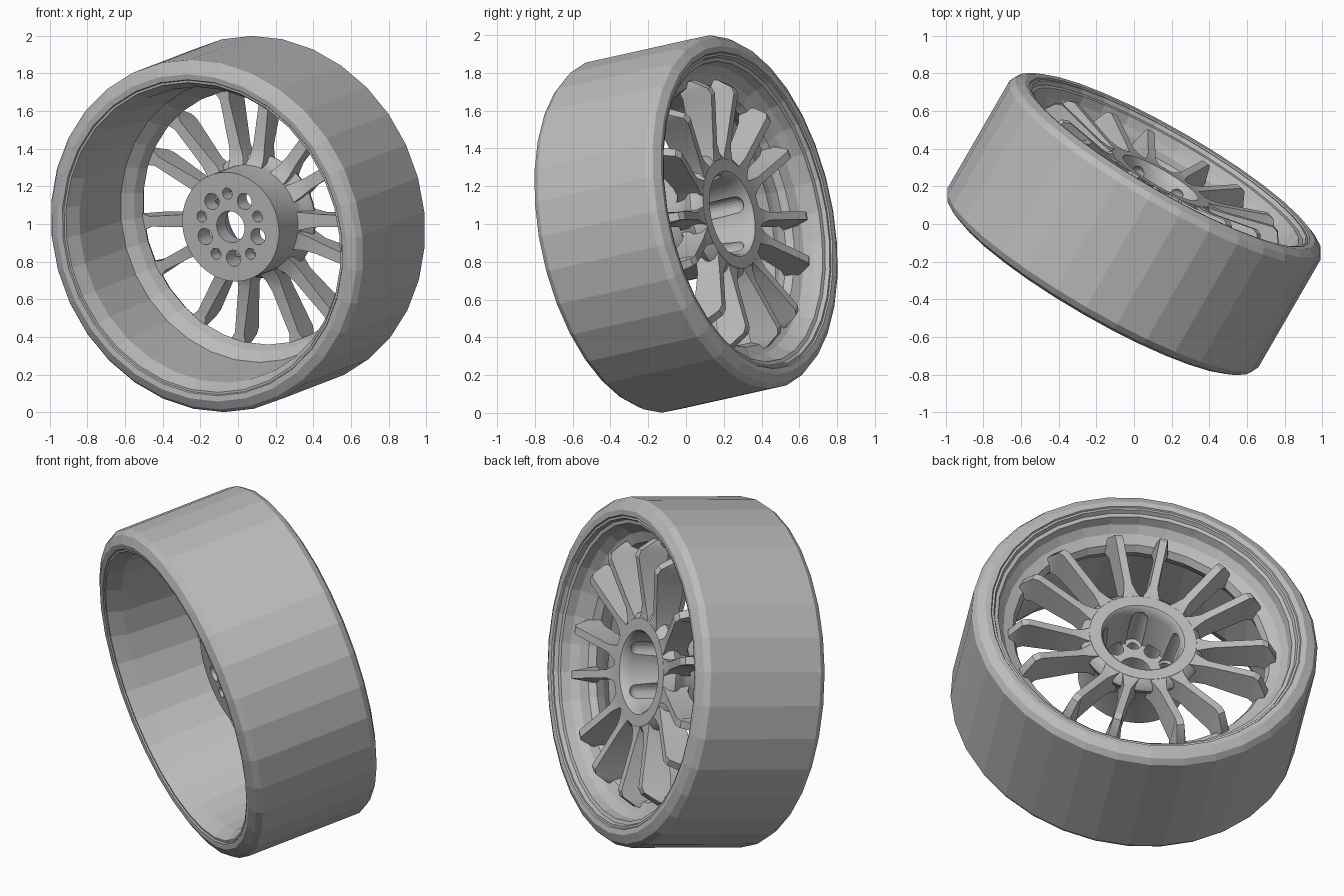
import bpy, bmesh, math
from mathutils import Matrix, Vector

if "Cube" in bpy.data.objects:
    bpy.data.objects.remove(bpy.data.objects["Cube"], do_unlink=True)

GREY = (0.5, 0.5, 0.5, 1)
metal = bpy.data.materials.new("grey")
metal.use_nodes = True
metal.diffuse_color = GREY
metal.node_tree.nodes["Principled BSDF"].inputs["Base Color"].default_value = GREY

# Wheel frame: local z is the axle, pointing to the spoked side
axle = Vector((0.491, 0.85, 0.189)).normalized()
side = Vector((-axle.y, axle.x, 0)).normalized()
FRAME = Matrix((side, axle.cross(side), axle)).transposed().to_4x4()
FRAME.translation = (0, 0, 1)


def finish(name, bm, smooth=None):
    bmesh.ops.recalc_face_normals(bm, faces=bm.faces)
    mesh = bpy.data.meshes.new(name)
    bm.to_mesh(mesh)
    bm.free()
    mesh.materials.append(metal)
    ob = bpy.data.objects.new(name, mesh)
    bpy.context.collection.objects.link(ob)
    ob.matrix_world = FRAME
    if smooth:
        bpy.ops.object.select_all(action="DESELECT")
        ob.select_set(True)
        bpy.context.view_layer.objects.active = ob
        bpy.ops.object.shade_smooth_by_angle(angle=math.radians(smooth))
    return ob


def lathe(name, profile, sides, smooth=None):
    """Turn a closed (radius, height) profile around the axle."""
    bm = bmesh.new()
    rings = []
    for i in range(sides):
        a = math.pi / 2 + math.tau * i / sides
        rings.append([bm.verts.new((r * math.cos(a), r * math.sin(a), h)) for r, h in profile])
    n = len(profile)
    for i in range(sides):
        p, q = rings[i], rings[(i + 1) % sides]
        for j in range(n):
            k = (j + 1) % n
            bm.faces.new((p[j], p[k], q[k], q[j]))
    return finish(name, bm, smooth)


def place(ring, angle, height):
    return Matrix.Rotation(angle, 4, "Z") @ Matrix.Translation((ring, 0, height))


def cylinder(bm, radius, ring, angle, low, high):
    bmesh.ops.create_cone(bm, cap_ends=True, segments=20, radius1=radius, radius2=radius,
                          depth=high - low, matrix=place(ring, angle, (low + high) / 2))


# Tyre: flat tread with bevelled shoulders
lathe("tyre", [(0.953, -0.335), (0.953, 0.335), (0.932, 0.368), (0.885, 0.39), (0.855, 0.386),
               (0.84, 0.355), (0.84, -0.355), (0.855, -0.386), (0.885, -0.39), (0.932, -0.368)], 32)

# Rim barrel with stepped lips and the ledge that carries the spokes
lathe("rim_barrel", [(0.85, -0.378), (0.85, 0.378), (0.838, 0.378), (0.83, 0.355), (0.81, 0.35),
                     (0.80, 0.30), (0.765, 0.26), (0.71, 0.235), (0.69, 0.195), (0.715, 0.14),
                     (0.765, 0.085), (0.80, -0.30), (0.825, -0.35), (0.838, -0.378)], 32)

# Hub: cup open to the spoked side, flared where the spokes start
hub = lathe("hub", [(0.085, -0.08), (0.295, -0.08), (0.295, 0.14), (0.305, 0.18), (0.33, 0.21),
                    (0.338, 0.235), (0.325, 0.265), (0.295, 0.288), (0.23, 0.288), (0.218, 0.275),
                    (0.21, 0.23), (0.185, 0.02), (0.085, 0.02)], 60, 35)

# Holes through the hub face and the round-ended grooves in the cup wall
cuts = bmesh.new()
for i in range(5):
    turn = math.tau * i / 5
    cylinder(cuts, 0.044, 0.17, turn - math.pi / 2, -0.2, 0.04)
    cylinder(cuts, 0.03, 0.18, turn + math.pi / 2, -0.2, 0.01)
    cylinder(cuts, 0.046, 0.192, turn + math.pi / 2, 0.0, 0.21)
    bmesh.ops.create_uvsphere(cuts, u_segments=20, v_segments=10, radius=0.046,
                              matrix=place(0.192, turn + math.pi / 2, 0.21))
cutter = finish("hub_cutter", cuts)
cutter.hide_render = True
cutter.hide_set(True)
cut = hub.modifiers.new("holes", "BOOLEAN")
cut.operation, cut.solver, cut.object = "DIFFERENCE", "EXACT", cutter
cut.use_self = True

# Spokes: seven pairs of deep blades, (radius, height, half width)
BLADE = [(0.285, 0.287, 0.05), (0.325, 0.287, 0.036), (0.38, 0.295, 0.022), (0.645, 0.362, 0.021),
         (0.68, 0.35, 0.021), (0.735, 0.265, 0.024), (0.74, 0.23, 0.034), (0.695, 0.19, 0.046),
         (0.65, 0.19, 0.028), (0.40, 0.17, 0.034), (0.335, 0.155, 0.042), (0.285, 0.12, 0.05)]
spokes = bmesh.new()
for pair in range(7):
    for sign in (-1, 1):
        turn = Matrix.Rotation(math.pi / 2 + math.tau * pair / 7 + sign * math.radians(10.8), 4, "Z")
        left, right = ([spokes.verts.new(turn @ Vector((r, s * w, h))) for r, h, w in BLADE]
                       for s in (-1, 1))
        # Strips across the blade keep its sides clean where it flares
        for strip in (left, right):
            for j in range(len(BLADE) // 2 - 1):
                spokes.faces.new((strip[j], strip[j + 1], strip[-2 - j], strip[-1 - j]))
        for j in range(len(BLADE)):
            k = (j + 1) % len(BLADE)
            spokes.faces.new((left[j], left[k], right[k], right[j]))
finish("spokes", spokes, 30)
